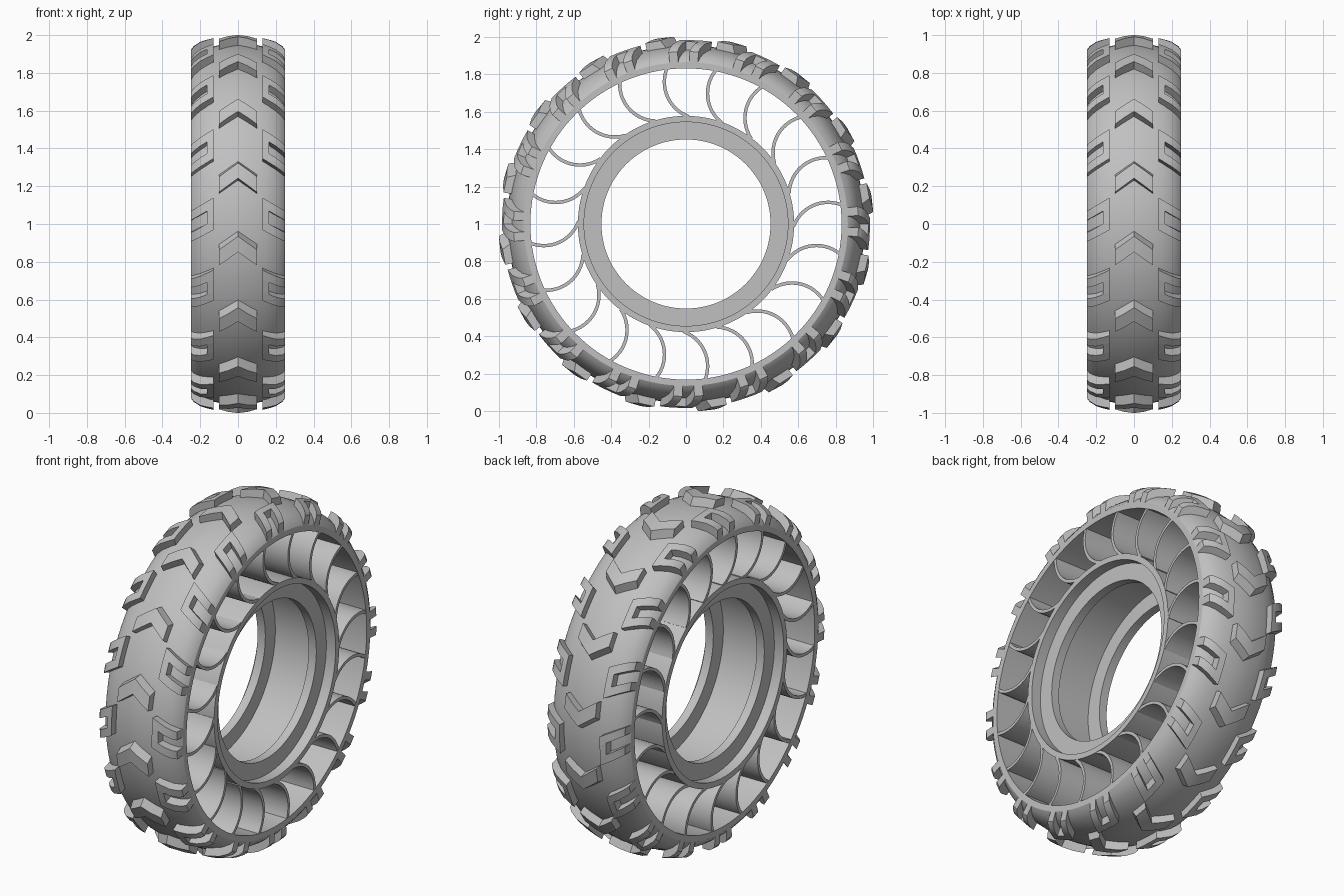
import bpy, bmesh, math
from mathutils import Vector

cube = bpy.data.objects.get("Cube")
if cube:
    bpy.data.objects.remove(cube, do_unlink=True)

rubber = bpy.data.materials.new("grey_rubber")
rubber.use_nodes = True
GREY = (0.53, 0.53, 0.53, 1)
rubber.diffuse_color = GREY
rubber.node_tree.nodes["Principled BSDF"].inputs["Base Color"].default_value = GREY

HALF = 0.25       # half width of the wheel
TREADS = 16
SPOKES = 20


def wheel_point(x, r, deg):
    """Point at radius r; angle 0 faces the front and 90 is the top."""
    a = math.radians(deg)
    return Vector((x, -r * math.cos(a), 1 + r * math.sin(a)))


def finish(bm, name, angle=30):
    bmesh.ops.recalc_face_normals(bm, faces=bm.faces)
    mesh = bpy.data.meshes.new(name)
    bm.to_mesh(mesh)
    bm.free()
    mesh.materials.append(rubber)
    obj = bpy.data.objects.new(name, mesh)
    bpy.context.collection.objects.link(obj)
    bpy.ops.object.select_all(action='DESELECT')
    obj.select_set(True)
    bpy.context.view_layer.objects.active = obj
    bpy.ops.object.shade_smooth_by_angle(angle=math.radians(angle))
    return obj


def bridge(bm, rings, closed):
    """Join rings of vertices with quads; cap the ends unless closed."""
    n = len(rings[0])
    count = len(rings)
    for i in range(count if closed else count - 1):
        a, b = rings[i], rings[(i + 1) % count]
        for j in range(n):
            k = (j + 1) % n
            bm.faces.new((a[j], a[k], b[k], b[j]))
    if not closed:
        bm.faces.new(rings[0])
        bm.faces.new(rings[-1])


def lathe(name, half_profile, steps=128):
    """Revolve a closed profile given for +x and mirrored to -x."""
    profile = half_profile + [(-x, r) for x, r in reversed(half_profile) if x > 0]
    bm = bmesh.new()
    rings = [[bm.verts.new(wheel_point(x, r, 360 * i / steps)) for x, r in profile]
             for i in range(steps)]
    bridge(bm, rings, True)
    return finish(bm, name)


def interpolate(table, x):
    x = abs(x)
    for (x0, r0), (x1, r1) in zip(table, table[1:]):
        if x <= x1:
            return r0 + (r1 - r0) * (x - x0) / (x1 - x0)
    return table[-1][1]


# Rounded outer tread band
crown = [(0, 0.957), (0.05, 0.954), (0.1, 0.947), (0.15, 0.936), (0.2, 0.915),
         (0.235, 0.888), (HALF, 0.865)]
lug_top = [(0, 1.003), (0.05, 1.0), (0.1, 0.99), (0.15, 0.98), (0.2, 0.965),
           (0.235, 0.942), (HALF, 0.922)]
lathe("tread_band", [(HALF, 0.832)] + crown[::-1])

# Hub: outer sleeve with two inward flanges
sleeve = [(HALF, 0.578), (HALF, 0.545), (0.19, 0.545), (0.19, 0.452),
          (0.14, 0.452), (0.14, 0.545)]
lathe("hub_ring", sleeve)


# Curved spokes spanning the full width
def make_spokes():
    bm = bmesh.new()
    outer, inner = Vector((0.838, 0)), Vector((0.568, -0.085))
    mid = (outer + inner) / 2
    along = (outer - inner).normalized()
    side = Vector((-along.y, along.x))
    half, sag, thick = (outer - inner).length / 2, 0.06, 0.018
    radius = (half * half + sag * sag) / (2 * sag)
    sweep = math.asin(half / radius)
    segs = 14
    for s in range(SPOKES):
        turn = math.radians(7 + 360 * s / SPOKES)
        radial = Vector((0, math.cos(turn), math.sin(turn)))
        tangent = Vector((0, -math.sin(turn), math.cos(turn)))
        rings = []
        for i in range(segs + 1):
            b = sweep * (2 * i / segs - 1)
            ring = []
            for x, off in ((-1, -1), (1, -1), (1, 1), (-1, 1)):
                rr = radius + off * thick / 2
                p = mid + along * rr * math.sin(b) \
                    + side * (rr * math.cos(b) - radius + sag)
                pos = radial * p.x + tangent * p.y + Vector((x * (HALF - 0.002), 0, 1))
                ring.append(bm.verts.new(pos))
            rings.append(ring)
        bridge(bm, rings, False)
    finish(bm, "spokes")


make_spokes()


def tread_bar(bm, xs, low, high, turn, draft=0):
    """Raised block across xs, with its angular limits given per x."""
    rings = []
    for x in xs:
        top = interpolate(lug_top, x)
        base = interpolate(crown, x) - 0.012
        lo, hi = low(x) + turn, high(x) + turn
        corners = ((base, lo), (top, lo), (top, hi), (base, hi + draft))
        rings.append([bm.verts.new(wheel_point(x, r, a)) for r, a in corners])
    bridge(bm, rings, False)


# Centre chevrons
bm = bmesh.new()
for i in range(TREADS):
    tread_bar(bm, (-0.1, -0.05, 0, 0.05, 0.1),
              lambda x: 14 - 42 * abs(x), lambda x: 18.8 - 42 * abs(x),
              360 * i / TREADS, draft=1.8)
finish(bm, "centre_chevrons", 25)


# U-shaped shoulder lugs, open towards the sides
def slant(offset):
    return lambda x: offset + 1.5 - 33 * (abs(x) - 0.18)


for name, sign in (("left_shoulder_lugs", 1), ("right_shoulder_lugs", -1)):
    bm = bmesh.new()
    arm = [sign * x for x in (0.13, 0.165, 0.2, 0.235, HALF)]
    for i in range(TREADS):
        turn = 360 * i / TREADS
        tread_bar(bm, arm, slant(2), slant(5), turn)
        tread_bar(bm, arm, slant(-5), slant(-2), turn)
        tread_bar(bm, arm[:2], slant(-2), slant(2), turn)
    finish(bm, name, 25)
